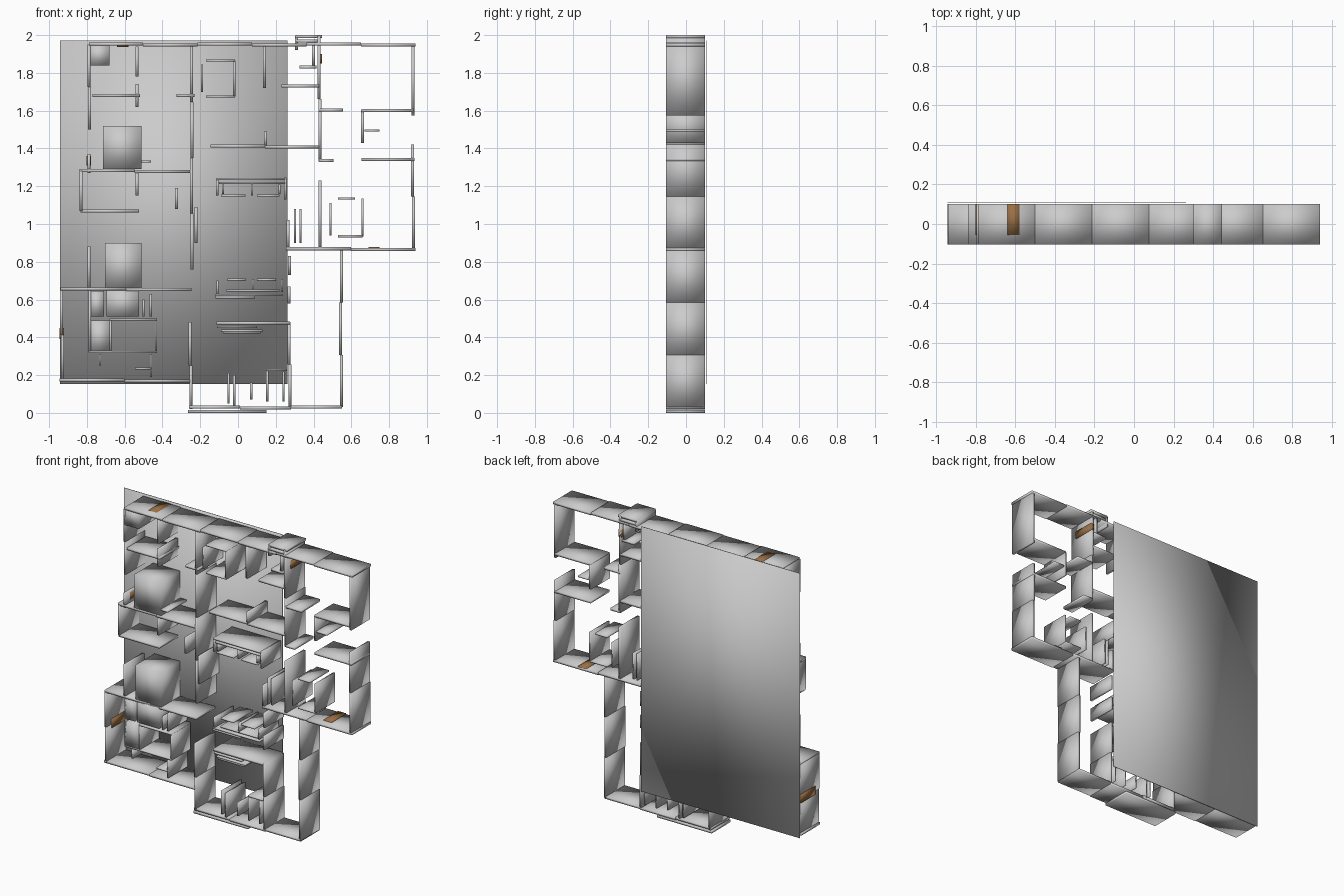
import bpy, bmesh

Y0, Y1 = -0.105, 0.10      # wall depth range
T = 0.016                  # wall thickness


def add_box(bm, x0, x1, z0, z1, y0=Y0, y1=Y1):
    v = [[[bm.verts.new((x, y, z)) for z in (z0, z1)] for y in (y0, y1)] for x in (x0, x1)]
    a, b = v
    for f in ((a[0][0], b[0][0], b[0][1], a[0][1]), (a[1][0], a[1][1], b[1][1], b[1][0]),
              (a[0][0], a[0][1], a[1][1], a[1][0]), (b[0][0], b[1][0], b[1][1], b[0][1]),
              (a[0][0], a[1][0], b[1][0], b[0][0]), (a[0][1], b[0][1], b[1][1], a[1][1])):
        bm.faces.new(f)


def finish(bm, name, mat=None):
    bmesh.ops.recalc_face_normals(bm, faces=bm.faces)
    for f in bm.faces:          # soft, rounded-looking shading on every block
        f.smooth = True
    me = bpy.data.meshes.new(name)
    bm.to_mesh(me)
    bm.free()
    ob = bpy.data.objects.new(name, me)
    bpy.context.collection.objects.link(ob)
    if mat:
        me.materials.append(mat)


def pieces(a, b, size=0.3):
    """Split a long wall into lengths, each slightly offset from its neighbour."""
    n = max(1, round((b - a) / size))
    for i in range(n):
        off = 0.002 * (-1) ** i if n > 1 else 0
        yield a + (b - a) * i / n, a + (b - a) * (i + 1) / n, off


def walls(name, across=(), upright=(), t=T):
    """across: (z, x0, x1); upright: (x, z0, z1) - centre lines of thin panels."""
    bm = bmesh.new()
    for z, x0, x1 in across:
        for a, b, o in pieces(x0, x1):
            add_box(bm, a, b, z + o - t / 2, z + o + t / 2)
    for x, z0, z1 in upright:
        for a, b, o in pieces(z0, z1):
            add_box(bm, x + o - t / 2, x + o + t / 2, a, b)
    finish(bm, name)


def box(name, x0, x1, z0, z1, y0=Y0, y1=Y1, mat=None):
    bm = bmesh.new()
    add_box(bm, x0, x1, z0, z1, y0, y1)
    finish(bm, name, mat)


# floor plate behind the walls
box("floor_plate", -0.943, 0.263, 0.153, 1.972, 0.108, 0.112)

# outer shell
walls("outer_walls",
      across=[(1.95, -0.79, 0.94), (1.6, 0.655, 0.93), (1.342, 0.655, 0.935),
              (0.867, 0.255, 0.94), (0.028, -0.26, 0.55), (0.172, -0.945, -0.255),
              (0.655, -0.94, -0.245)],
      upright=[(0.927, 1.575, 1.95), (0.927, 0.87, 1.42), (0.545, 0.03, 0.86),
               (-0.252, 0.02, 0.48), (-0.932, 0.17, 0.655), (-0.787, 1.5, 1.95),
               (-0.79, 0.655, 0.88), (-0.83, 1.07, 1.28)])
box("entrance_step", -0.265, 0.15, 0, 0.016)

# inner partitions
walls("partition_walls",
      across=[(1.41, -0.145, 0.43), (1.73, 0.23, 0.43), (1.335, 0.43, 0.505),
              (1.603, 0.43, 0.555), (1.28, -0.84, -0.255), (1.068, -0.835, -0.525),
              (1.68, -0.77, -0.52), (1.68, -0.325, -0.23), (0.475, -0.115, 0.275)],
      upright=[(0.432, 1.33, 1.995), (-0.245, 0.76, 1.94), (-0.222, 0.9, 1.09),
               (0.14, 1.72, 1.95), (0.145, 1.41, 1.49), (-0.535, 1.78, 1.94),
               (-0.535, 1.62, 1.74), (-0.79, 1.27, 1.37), (-0.535, 1.15, 1.27),
               (-0.325, 1.08, 1.19), (0.273, 0.03, 0.48), (0.27, 0.58, 0.67),
               (0.272, 0.73, 0.83), (0.265, 0.87, 1.02), (0.435, 0.87, 1.23),
               (0.66, 1.43, 1.6)])

# entry porch at the top
walls("porch_panels",
      across=[(1.992, 0.305, 0.445), (1.968, 0.31, 0.43), (1.83, 0.325, 0.415)],
      upright=[(0.31, 1.92, 1.995), (0.40, 1.84, 1.95)])

# thin furniture panels, room by room
F = 0.011
walls("wardrobe_panels", [(1.865, -0.17, -0.015), (1.675, -0.17, -0.015)],
      [(-0.19, 1.7, 1.845), (-0.02, 1.675, 1.865)], F)
walls("upper_kitchen_counter",
      [(1.238, -0.115, 0.25), (1.218, -0.1, 0.25), (1.15, -0.09, 0.04), (1.15, 0.1, 0.22)],
      [(-0.11, 1.15, 1.235), (0.25, 1.13, 1.245), (0.075, 1.15, 1.215),
       (-0.08, 1.16, 1.21), (0.22, 1.16, 1.21)], F)
walls("lower_kitchen_counter",
      [(0.625, -0.12, 0.235), (0.648, -0.06, 0.22), (0.612, -0.12, 0.09),
       (0.705, -0.055, 0.04), (0.705, 0.1, 0.2)],
      [(-0.108, 0.63, 0.7), (0.232, 0.64, 0.71), (0.08, 0.645, 0.71)], F)
walls("shelf_panels", [(0.435, -0.09, 0.13), (0.455, -0.11, 0.1), (0.425, -0.08, 0.12)], [], F)
walls("stall_panels", [(0.228, 0.15, 0.26)],
      [(-0.05, 0.05, 0.21), (-0.02, 0.03, 0.2), (0.07, 0.07, 0.16),
       (0.155, 0.06, 0.23), (0.24, 0.06, 0.22)], F)
walls("dining_panels", [(1.135, 0.53, 0.62), (0.935, 0.53, 0.66)],
      [(0.302, 0.9, 1.08), (0.33, 0.9, 1.08), (0.49, 0.94, 1.11), (0.66, 0.935, 1.135)], F)
walls("small_shelves", [(1.495, 0.67, 0.75), (1.33, -0.51, -0.46), (0.235, -0.545, -0.46)],
      [(-0.73, 0.25, 0.31), (-0.46, 0.19, 0.31), (-0.462, 0.51, 0.63), (-0.5, 0.51, 0.6)], F)
walls("desk_frame", [(0.495, -0.68, -0.43), (0.322, -0.79, -0.43)],
      [(-0.675, 0.32, 0.49), (-0.435, 0.32, 0.495), (-0.785, 0.32, 0.65)], F)

# solid furniture blocks
for name, x0, x1, z0, z1 in (("upper_bed", -0.715, -0.51, 1.29, 1.52),
                             ("lower_bed", -0.705, -0.51, 0.655, 0.9),
                             ("chest", -0.695, -0.525, 0.51, 0.655),
                             ("side_cabinet", -0.785, -0.71, 0.51, 0.645),
                             ("desk_cabinet", -0.785, -0.68, 0.32, 0.49),
                             ("corner_cupboard", -0.79, -0.68, 1.84, 1.95)):
    box(name, x0, x1, z0, z1)

# brown window shutters set into the outer walls
brown = bpy.data.materials.new("shutter_brown")
brown.diffuse_color = (0.32, 0.16, 0.06, 1)
S = T / 2 + 0.004
box("shutter_top", -0.64, -0.58, 1.95 - S, 1.95 + S, -0.055, Y1, brown)
box("shutter_lower_right", 0.69, 0.75, 0.868, 0.867 + S, -0.055, Y1, brown)
for i, (c, a, b) in enumerate(((-0.932, 0.39, 0.45), (-0.79, 1.31, 1.36), (0.432, 1.85, 1.9))):
    box(f"shutter_side_{i}", c - S, c + S, a, b, -0.055, Y1, brown)
